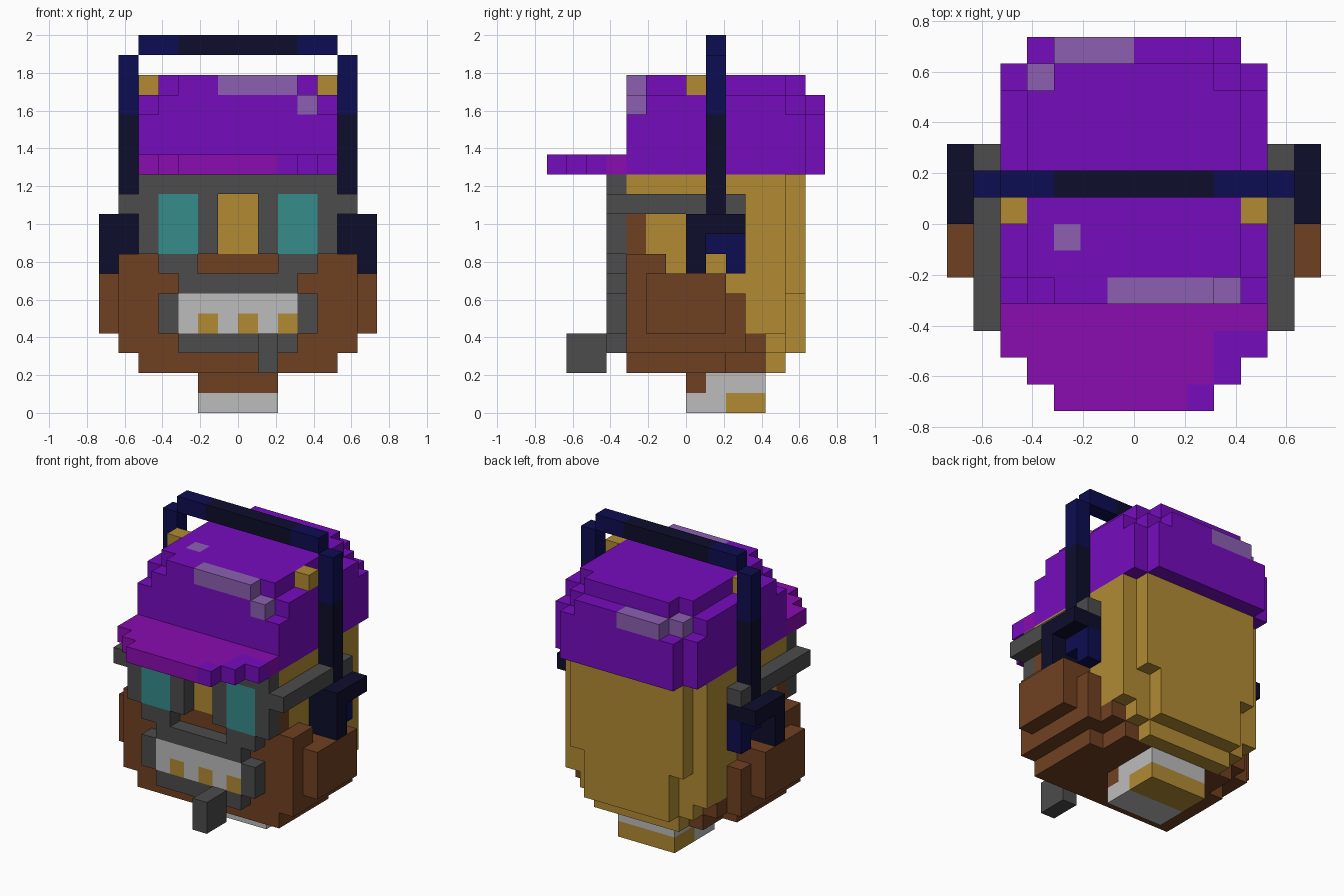
import bpy
import bmesh
from mathutils import Vector

cube = bpy.data.objects.get("Cube")
if cube:
    bpy.data.objects.remove(cube, do_unlink=True)

UNIT = 2 / 19          # edge of one block
cells = {}             # block position -> (part name, colour name)


def srgb(r, g, b):
    return tuple(((c / 255 + 0.055) / 1.055) ** 2.4 if c > 10 else c / 255 / 12.92
                 for c in (r, g, b)) + (1.0,)


PALETTE = {
    "purple": srgb(118, 12, 190),
    "magenta": srgb(138, 12, 176),
    "lavender": srgb(140, 96, 178),
    "tan": srgb(178, 139, 52),
    "brown": srgb(112, 64, 34),
    "grey": srgb(76, 76, 76),
    "white": srgb(188, 188, 188),
    "teal": srgb(54, 140, 138),
    "dark navy": srgb(13, 13, 44),
    "navy": srgb(13, 13, 82),
}

materials = {}
for name, colour in PALETTE.items():
    mat = bpy.data.materials.new(name)
    mat.use_nodes = True
    mat.diffuse_color = colour
    bsdf = mat.node_tree.nodes["Principled BSDF"]
    bsdf.inputs["Base Color"].default_value = colour
    bsdf.inputs["Roughness"].default_value = 0.9
    materials[name] = mat


def box(part, colour, xs, ys, zs):
    """Fill a box of blocks; later boxes replace earlier ones."""
    for x in range(*xs):
        for y in range(*ys):
            for z in range(*zs):
                cells[x, y, z] = (part, colour)


def mid(part, colour, half, ys, zs):
    """Box centred on the symmetry plane."""
    box(part, colour, (-half, half), ys, zs)


def pair(part, colour, xs, ys, zs):
    """Box on the left and its mirror on the right."""
    box("left_" + part, colour, xs, ys, zs)
    box("right_" + part, colour, (-xs[1], -xs[0]), ys, zs)


def carve(xs, ys, zs):
    for sign in (1, -1):
        for x in range(*xs):
            for y in range(*ys):
                for z in range(*zs):
                    cells.pop((x if sign > 0 else -x - 1, y, z), None)


# Neck with shirt collar
mid("neck", "white", 2, (0, 4), (0, 2))
mid("neck", "brown", 2, (0, 1), (1, 2))
mid("neck", "tan", 2, (2, 4), (0, 1))

# Head and hair
mid("head", "tan", 5, (-3, 5), (4, 12))
mid("head", "tan", 4, (-3, 5), (3, 4))
mid("head", "tan", 3, (5, 6), (3, 6))
mid("head", "tan", 4, (5, 6), (6, 12))
mid("head", "tan", 3, (4, 5), (2, 3))

# Beard, nose and sideburns
mid("beard", "brown", 5, (-3, 2), (2, 3))
mid("beard", "brown", 4, (2, 4), (2, 3))
mid("beard", "brown", 5, (-3, 4), (3, 4))
mid("beard", "brown", 5, (-3, 2), (4, 7))
mid("beard", "brown", 5, (-3, -1), (7, 8))
pair("sideburn", "brown", (4, 5), (-3, -2), (8, 10))
pair("cheek", "brown", (5, 6), (-3, 3), (3, 6))
pair("cheek", "brown", (5, 6), (-3, 2), (6, 7))
pair("cheek", "brown", (5, 6), (-3, -1), (7, 8))
pair("cheek", "brown", (6, 7), (-2, 2), (4, 7))

# Goggles with an open nose gap and flush lenses
FRONT = (-4, -3)
mid("goggles", "grey", 5, FRONT, (8, 12))
carve((0, 1), FRONT, (8, 11))
pair("goggle_rim", "grey", (2, 4), FRONT, (7, 8))
pair("lens", "teal", (2, 4), FRONT, (8, 11))
pair("strap", "grey", (5, 6), (-4, 3), (10, 11))

# Mouth, teeth and cigar
mid("mouth", "grey", 3, FRONT, (3, 7))
mid("mouth", "grey", 4, FRONT, (4, 6))
mid("teeth", "white", 3, FRONT, (4, 6))
for x in (-2, 0, 2):
    box("teeth", "tan", (x, x + 1), FRONT, (4, 5))
box("cigar", "grey", (1, 2), (-6, -4), (2, 4))

# Cap, stepped in towards the top
mid("cap", "purple", 5, (-3, 6), (12, 15))
mid("cap", "purple", 4, (6, 7), (12, 15))
mid("cap", "purple", 4, (-3, 6), (15, 16))
mid("cap", "purple", 5, (-2, 5), (15, 16))
mid("cap", "purple", 3, (6, 7), (15, 16))
mid("cap", "purple", 3, (-3, 6), (16, 17))
mid("cap", "purple", 4, (-2, 5), (16, 17))

# Pale highlights on the cap
box("cap", "lavender", (-1, 3), (-3, -2), (16, 17))
box("cap", "lavender", (3, 4), (-3, -2), (15, 16))
box("cap", "lavender", (-3, 0), (6, 7), (15, 16))
box("cap", "lavender", (-4, -3), (5, 6), (15, 16))
box("cap", "lavender", (-3, -2), (-1, 0), (16, 17))
pair("cap_stud", "tan", (4, 5), (0, 1), (16, 17))

# Brim, rounded at the front, with one purple corner
BRIM = (12, 13)
mid("brim", "magenta", 5, (-5, -3), BRIM)
mid("brim", "magenta", 4, (-6, -5), BRIM)
mid("brim", "magenta", 3, (-7, -6), BRIM)
box("brim", "purple", (3, 5), (-5, -4), BRIM)
box("brim", "purple", (3, 4), (-6, -5), BRIM)
box("brim", "purple", (2, 3), (-7, -6), BRIM)

# Headphones: band, posts and hollow ear cups
mid("headband", "navy", 5, (1, 2), (18, 19))
mid("headband", "dark navy", 3, (1, 2), (18, 19))
pair("post", "navy", (5, 6), (1, 2), (15, 18))
pair("post", "dark navy", (5, 6), (1, 2), (10, 15))
pair("ear_cup", "dark navy", (5, 7), (0, 3), (7, 10))
pair("ear_cup", "navy", (5, 6), (1, 3), (7, 9))
carve((6, 7), (1, 3), (7, 9))
carve((5, 6), (1, 2), (7, 8))

# Skin each part, leaving out faces hidden between touching blocks
AXES = [(Vector((1, 0, 0)), Vector((0, 1, 0)), Vector((0, 0, 1)))]
AXES += [(b, c, a) for a, b, c in AXES]
AXES += [(c, a, b) for a, b, c in AXES[:1]]


def build(part):
    bm = bmesh.new()
    slots = []
    for pos, (owner, colour) in cells.items():
        if owner != part:
            continue
        if colour not in slots:
            slots.append(colour)
        centre = Vector(pos) + Vector((0.5, 0.5, 0.5))
        for n, u, v in AXES:
            for s in (1, -1):
                side = tuple(int(p + s * d) for p, d in zip(pos, n))
                if side in cells:
                    continue
                corners = [(-1, -1), (1, -1), (1, 1), (-1, 1)][::s]
                verts = [bm.verts.new((centre + (n * s + u * a + v * b) / 2) * UNIT)
                         for a, b in corners]
                bm.faces.new(verts).material_index = slots.index(colour)
    bmesh.ops.remove_doubles(bm, verts=bm.verts, dist=UNIT / 100)
    bmesh.ops.dissolve_limit(bm, angle_limit=0.01, verts=bm.verts,
                             edges=bm.edges, delimit={"MATERIAL"})
    mesh = bpy.data.meshes.new(part)
    bm.to_mesh(mesh)
    bm.free()
    for colour in slots:
        mesh.materials.append(materials[colour])
    bpy.context.collection.objects.link(bpy.data.objects.new(part, mesh))


for part in sorted({owner for owner, _ in cells.values()}):
    build(part)
